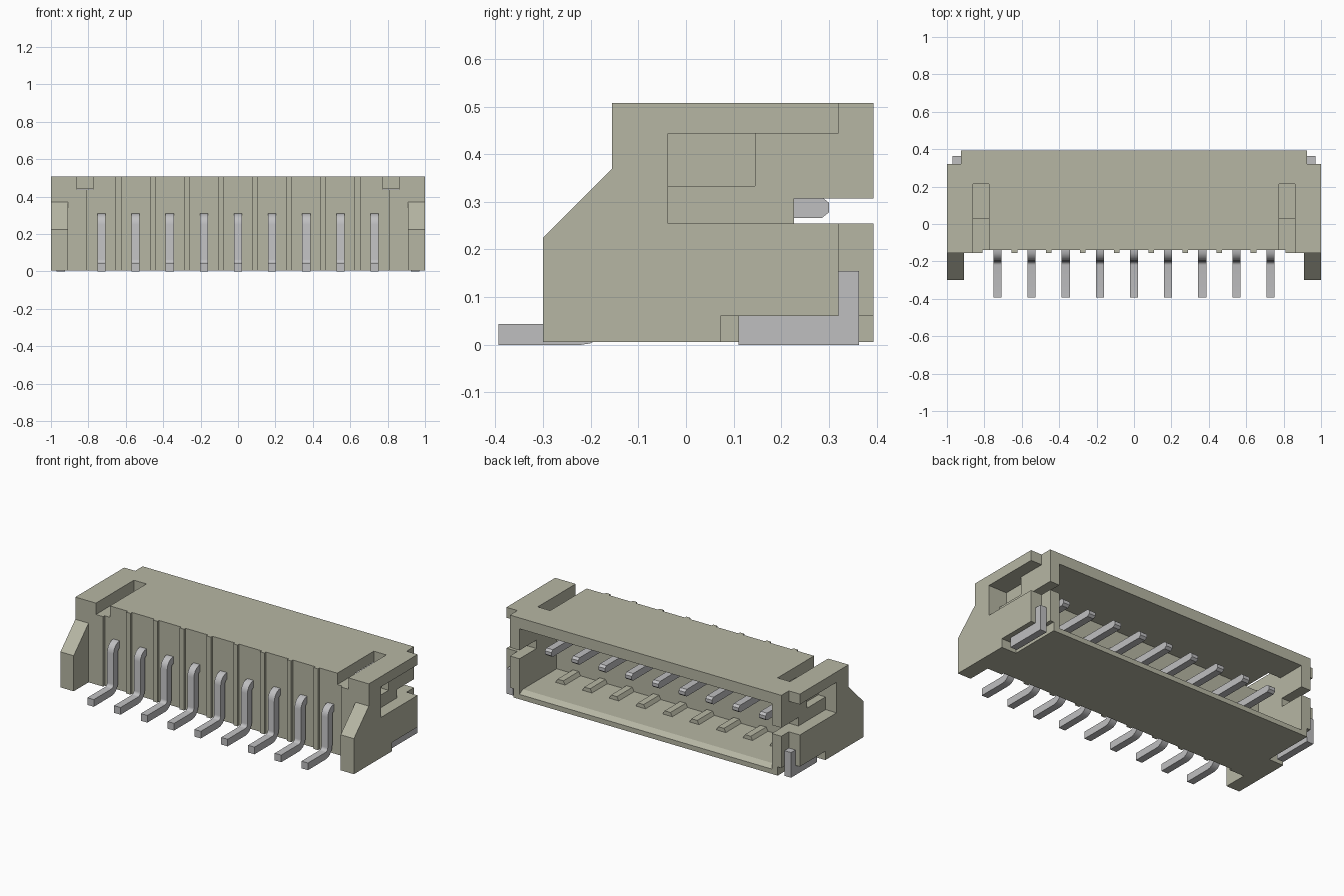
import bpy
import bmesh
from math import sin, cos, radians
from mathutils import Vector

cube = bpy.data.objects.get("Cube")
if cube:
    bpy.data.objects.remove(cube, do_unlink=True)


def material(name, color):
    m = bpy.data.materials.new(name)
    m.use_nodes = True
    m.diffuse_color = color
    m.node_tree.nodes["Principled BSDF"].inputs["Base Color"].default_value = color
    return m


BEIGE = material("housing beige", (0.47, 0.47, 0.37, 1))
METAL = material("contact metal", (0.52, 0.52, 0.53, 1))


def prism(name, profile, axis, a, b, mat):
    """Extrude a 2D profile along x (profile in y, z) or along y (profile in x, z)."""
    bm = bmesh.new()

    def place(p):
        return Vector((a, *p)) if axis == "x" else Vector((p[0], a, p[1]))
    face = bm.faces.new([bm.verts.new(place(p)) for p in profile])
    step = Vector((b - a, 0, 0)) if axis == "x" else Vector((0, b - a, 0))
    ext = bmesh.ops.extrude_face_region(bm, geom=[face])["geom"]
    bmesh.ops.translate(bm, vec=step, verts=[g for g in ext if isinstance(g, bmesh.types.BMVert)])
    bmesh.ops.recalc_face_normals(bm, faces=bm.faces)
    mesh = bpy.data.meshes.new(name)
    bm.to_mesh(mesh)
    bm.free()
    mesh.materials.append(mat)
    obj = bpy.data.objects.new(name, mesh)
    bpy.context.collection.objects.link(obj)
    return obj


def box(name, x, y, z, mat=BEIGE):
    return prism(name, [(y[0], z[0]), (y[1], z[0]), (y[1], z[1]), (y[0], z[1])],
                 "x", x[0], x[1], mat)


def combine(target, tool, operation):
    mod = target.modifiers.new("shape", "BOOLEAN")
    mod.object, mod.operation, mod.solver = tool, operation, "EXACT"
    bpy.context.view_layer.objects.active = target
    bpy.ops.object.modifier_apply(modifier=mod.name)
    bpy.data.objects.remove(tool, do_unlink=True)


def add(tool):
    combine(housing, tool, "UNION")


def cut(tool):
    combine(housing, tool, "DIFFERENCE")


PITCH = 0.1825
pin_xs = [(i - 4) * PITCH for i in range(9)]
BASE, TOP, BACK = 0.006, 0.507, 0.393

# Housing block with ribs between the contacts
housing = box("housing", (-1, 1), (-0.14, BACK), (BASE, TOP))
for x in pin_xs[:-1]:
    mid = x + PITCH / 2
    add(box("rib", (mid - 0.015, mid + 0.015), (-0.155, -0.1), (BASE, TOP)))


def span(s, inner, outer):
    return tuple(sorted((s * inner, s * outer)))


# Front end blocks and sloped ears
ear = [(-0.3, BASE), (-0.1, BASE), (-0.1, 0.37), (-0.155, 0.37), (-0.3, 0.225)]
for s in (-1, 1):
    add(box("end block", span(s, 0.81, 1), (-0.155, -0.1), (BASE, TOP)))
    add(prism("ear", ear, "x", *span(s, 0.91, 1), BEIGE))

# Mating cavity with a chamfered lower lip
cut(box("cavity", (-0.86, 0.86), (0.03, 0.5), (0.055, 0.44)))
lip = [(0.36, 0.06), (0.36, 0.055), (0.42, 0.02), (0.42, 0.06)]
cut(prism("lip", lip, "x", -0.86, 0.86, BEIGE))

# End wall details: rear step, recess, pocket, latch slot, top slot, foot notch
for s in (-1, 1):
    for inner, outer, y, z in (
            (0.925, 1.1, (0.32, 0.5), (-0.1, 0.6)),
            (0.925, 1.1, (-0.038, 0.5), (0.255, 0.443)),
            (0.875, 1.1, (-0.038, 0.145), (0.333, 0.443)),
            (0.8, 1.1, (0.227, 0.5), (0.255, 0.307)),
            (0.775, 0.86, (-0.3, 0.215), (0.437, 0.6)),
            (0.9, 1.1, (0.072, 0.5), (-0.1, 0.06))):
        cut(box("cutter", span(s, inner, outer), y, z))

# Tapered guides on the cavity floor
for i, x in enumerate(pin_xs):
    guide = [(x - 0.035, 0.05), (x + 0.035, 0.05), (x + 0.02, 0.078), (x - 0.02, 0.078)]
    prism(f"floor_guide_{i + 1}", guide, "y", 0.02, 0.18, BEIGE)


def arc(cy, cz, r, start, end, n=5):
    angles = [radians(start + (end - start) * i / n) for i in range(n + 1)]
    return [(cy + r * cos(t), cz + r * sin(t)) for t in angles]


# Bent contacts: tip, upper bend, lower bend, foot
T = 0.044
contact = [(0.285, 0.31), *arc(-0.14, 0.25, 0.06, 90, 180),
           *arc(-0.22, T + 0.02, 0.02, 0, -90),
           (-0.393, T), (-0.393, 0), *arc(-0.22, 0.064, 0.064, -90, 0),
           *arc(-0.14, 0.25, 0.016, 180, 90), (0.285, 0.266),
           (0.3, 0.278), (0.3, 0.298)]
for i, x in enumerate(pin_xs):
    pin = prism(f"contact_{i + 1}", contact, "x", x - 0.022, x + 0.022, METAL)
    bpy.ops.object.select_all(action="DESELECT")
    pin.select_set(True)
    bpy.context.view_layer.objects.active = pin
    bpy.ops.object.shade_smooth_by_angle(angle=radians(30))

# L-shaped solder tabs at the rear corners
tab = [(0.11, 0), (0.363, 0), (0.363, 0.155), (0.32, 0.155), (0.32, 0.06), (0.11, 0.06)]
for s, side in ((-1, "right"), (1, "left")):
    prism(f"solder_tab_{side}", tab, "x", *span(s, 0.925, 0.97), METAL)
